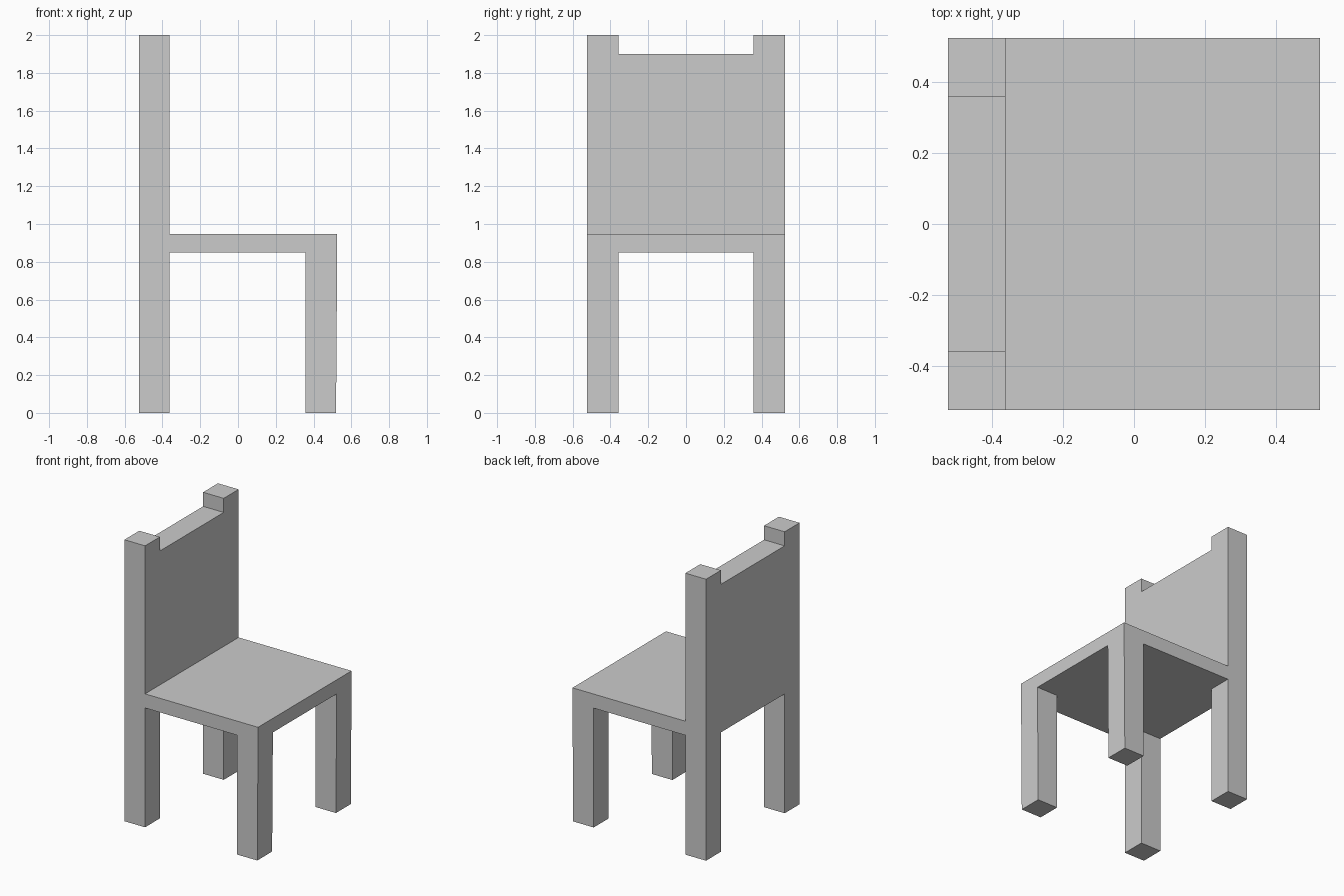
import bpy, bmesh
from mathutils import Vector

if "Cube" in bpy.data.objects:
    bpy.data.objects.remove(bpy.data.objects["Cube"])

OUT, IN = 0.525, 0.358           # outer and inner faces of the posts
SEAT_LOW, SEAT_TOP = 0.848, 0.948


def box(name, lo, hi, hidden=()):
    """Box between two corners; faces pointing along 'hidden' are left out at joints."""
    lo, hi = Vector(lo), Vector(hi)
    bm = bmesh.new()
    bmesh.ops.create_cube(bm, size=1)
    bm.normal_update()
    joints = [f for f in bm.faces
              if any(f.normal.dot(Vector(d)) > 0.9 for d in hidden)]
    bmesh.ops.delete(bm, geom=joints, context='FACES')
    for v in bm.verts:
        v.co = [a + (c + 0.5) * (b - a) for a, b, c in zip(lo, hi, v.co)]
    mesh = bpy.data.meshes.new(name)
    bm.to_mesh(mesh)
    bm.free()
    obj = bpy.data.objects.new(name, mesh)
    bpy.context.collection.objects.link(obj)
    return obj


# Seat slab, running into the back
box("seat", (-IN - 0.005, -OUT, SEAT_LOW), (OUT, OUT, SEAT_TOP), [(-1, 0, 0)])

# Back panel, flush with the posts
box("back_panel", (-OUT, -IN, SEAT_LOW), (-IN - 0.005, IN, 1.9),
    [(0, 1, 0), (0, -1, 0)])

# Tall back posts and front legs on both sides
for side, label in ((-1, "near"), (1, "far")):
    y0, y1 = sorted((side * IN, side * OUT))
    box("back_post_" + label, (-OUT, y0, 0), (-IN - 0.005, y1, 2))
    leg = box("front_leg_" + label, (IN, y0, 0), (OUT, y1, SEAT_LOW), [(0, 0, 1)])
    # Slight taper on the front of the leg
    for v in leg.data.vertices:
        if v.co.z < 0.01 and v.co.x > 0.5:
            v.co.x -= 0.006
